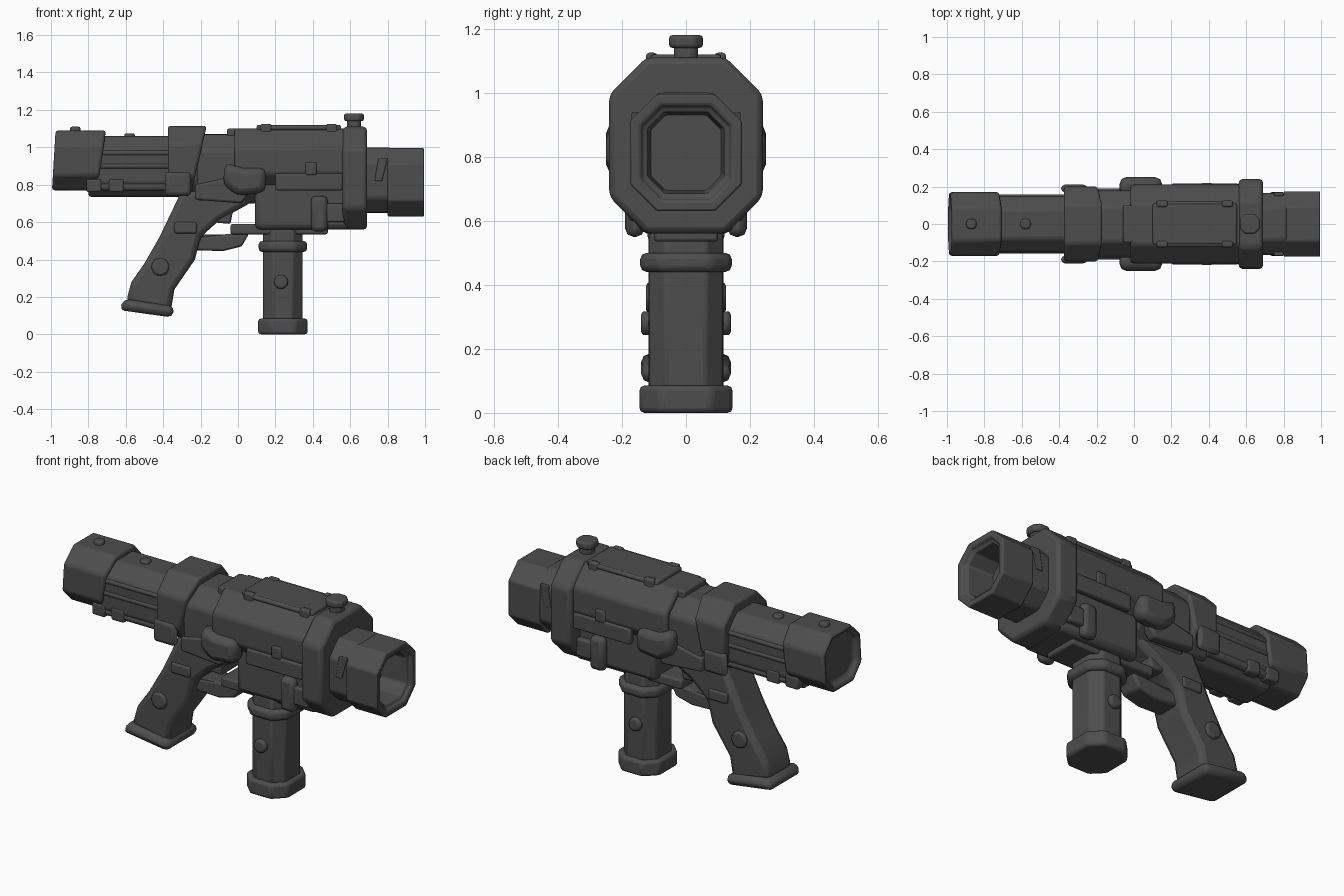
import bpy, bmesh, math
from mathutils import Vector

if "Cube" in bpy.data.objects:
    bpy.data.objects.remove(bpy.data.objects["Cube"], do_unlink=True)

metal = bpy.data.materials.new("dark grey metal")
metal.use_nodes = True
shade = 0.075
grey = (shade, shade, shade, 1)
metal.diffuse_color = grey
metal.node_tree.nodes["Principled BSDF"].inputs["Base Color"].default_value = grey


def finish(name, bm, bevel, mirror=False):
    """Turn a bmesh into a shaded object, optionally mirrored to the other flank."""
    bmesh.ops.recalc_face_normals(bm, faces=bm.faces)
    mesh = bpy.data.meshes.new(name)
    bm.to_mesh(mesh)
    bm.free()
    mesh.materials.append(metal)
    part = bpy.data.objects.new(name, mesh)
    bpy.context.collection.objects.link(part)
    if mirror:
        part.modifiers.new("mirror", "MIRROR").use_axis = (False, True, False)
    rounding = part.modifiers.new("bevel", "BEVEL")
    rounding.width = bevel
    rounding.segments = 2
    bpy.ops.object.select_all(action="DESELECT")
    part.select_set(True)
    bpy.context.view_layer.objects.active = part
    bpy.ops.object.shade_smooth_by_angle(angle=math.radians(35))
    return part


def bridge(bm, first, last):
    """Join two matching outlines into a closed solid; return the end face."""
    a = [bm.verts.new(p) for p in first]
    b = [bm.verts.new(p) for p in last]
    for i in range(len(a)):
        bm.faces.new((a[i - 1], a[i], b[i], b[i - 1]))
    bm.faces.new(a)
    return bm.faces.new(b)


def octagon(half_u, half_v, cut):
    """Rectangle with its four corners cut off."""
    quarter = [(half_u, half_v - cut), (half_u - cut, half_v)]
    upper = quarter + [(-u, v) for u, v in reversed(quarter)]
    return upper + [(-u, -v) for u, v in upper]


def tube(name, start, end, width, bottom, top, lean=(0, 0), bevel=0.015, bores=()):
    """Octagonal tube along x; lean tilts each end, bores lists (rim, depth) steps."""
    middle, height = (bottom + top) / 2, (top - bottom) / 2
    shape = octagon(width, height, width * 0.48)
    bm = bmesh.new()
    mouth = bridge(bm, *[[(x + tilt * v, u, middle + v) for u, v in shape]
                         for x, tilt in zip((start, end), lean)])
    bmesh.ops.recalc_face_normals(bm, faces=bm.faces)
    inward = Vector((start - end, 0, 0)).normalized()
    for rim, depth in bores:
        bmesh.ops.inset_individual(bm, faces=[mouth], thickness=rim)
        bmesh.ops.inset_individual(bm, faces=[mouth], thickness=0.01)
        bmesh.ops.translate(bm, vec=inward * depth, verts=mouth.verts)
    return finish(name, bm, bevel)


def column(name, x, bottom, top, radius, stretch=1.1, bevel=0.01):
    """Upright octagonal post, a little wider across y than along x."""
    shape = octagon(radius, radius * stretch, radius * 0.5)
    bm = bmesh.new()
    bridge(bm, *[[(x + u, v, z) for u, v in shape] for z in (bottom, top)])
    return finish(name, bm, bevel)


def slab(name, outline, inner, outer, bevel=0.012, mirror=True):
    """Side outline in x and z, extruded across y."""
    bm = bmesh.new()
    bridge(bm, *[[(x, y, z) for x, z in outline] for y in (inner, outer)])
    return finish(name, bm, bevel, mirror)


def block(name, left, right, bottom, top, inner, outer, bevel=0.01, mirror=True):
    outline = [(left, bottom), (right, bottom), (right, top), (left, top)]
    return slab(name, outline, inner, outer, bevel, mirror)


ring = [(math.cos(math.tau * i / 8), math.sin(math.tau * i / 8)) for i in range(8)]


def side_rod(name, start, end, y, z, radius):
    """Thin pipe along x, repeated on the other flank."""
    bm = bmesh.new()
    bridge(bm, *[[(x, y + u * radius, z + v * radius) for u, v in ring]
                 for x in (start, end)])
    return finish(name, bm, radius / 4, mirror=True)


# Rear tube with its recessed end cap and wrap-around collar
tube("rear_cap", -0.73, -0.985, width=0.17, bottom=0.77, top=1.09, lean=(0.15, 0.06),
     bores=[(0.03, 0.03)])
tube("rear_sleeve", -0.8, -0.3, width=0.15, bottom=0.735, top=1.06)
tube("inner_tube", -0.4, 0, width=0.14, bottom=0.74, top=1.05)
tube("collar", -0.375, -0.21, width=0.2, bottom=0.745, top=1.115, lean=(0, 0.23))
block("collar_side_pad", -0.39, -0.25, 0.74, 0.87, inner=0.17, outer=0.21, bevel=0.02)

# Main housing
tube("rear_housing", -0.22, 0.1, width=0.18, bottom=0.7, top=1.07)
tube("main_housing", -0.02, 0.6, width=0.21, bottom=0.76, top=1.1)
block("lower_housing", 0.09, 0.6, 0.56, 0.82, inner=-0.15, outer=0.15,
      bevel=0.03, mirror=False)
tube("front_flange", 0.56, 0.69, width=0.24, bottom=0.56, top=1.11, bevel=0.02)

# Hollow muzzle with a thicker lip
tube("muzzle_root", 0.6, 0.82, width=0.165, bottom=0.65, top=1)
tube("muzzle_lip", 0.8, 0.995, width=0.175, bottom=0.63, top=0.995, bevel=0.012,
     bores=[(0.035, 0.02), (0.015, 0.16)])
slab("muzzle_side_panel", [(0.73, 0.82), (0.77, 0.82), (0.8, 0.94), (0.75, 0.94)],
     inner=0.15, outer=0.17, bevel=0.004)

# Top cover, rails and knob
block("top_cover", 0.1, 0.55, 1.07, 1.12, inner=-0.11, outer=0.11, mirror=False)
block("rear_top_step", -0.06, 0.1, 1.05, 1.1, inner=-0.1, outer=0.1, mirror=False)
side_rod("top_rail", 0.14, 0.52, y=0.11, z=1.105, radius=0.014)
for x in (0.15, 0.5):
    block("rail_clamp", x - 0.03, x + 0.03, 1.06, 1.125, inner=0.09, outer=0.125)
column("knob_stem", 0.62, 1.09, 1.15, radius=0.038, stretch=1)
column("knob_cap", 0.62, 1.14, 1.18, radius=0.053, stretch=1)
for x, top in ((-0.87, 1.11), (-0.58, 1.075)):
    column("rear_top_stud", x, top - 0.05, top, radius=0.028, stretch=1)

# Raised details on both flanks
slab("flank_wing", [(-0.08, 0.8), (0, 0.74), (0.15, 0.76), (0.15, 0.89),
                    (0.02, 0.89), (-0.07, 0.92)], inner=0.15, outer=0.25, bevel=0.035)
slab("flank_fairing", [(-0.23, 0.72), (0.02, 0.7), (0.06, 0.76), (-0.05, 0.84),
                       (-0.23, 0.8)], inner=0.13, outer=0.19)
block("flank_latch", 0.36, 0.42, 0.85, 0.92, inner=0.2, outer=0.22)
block("flank_panel", 0.2, 0.56, 0.77, 0.86, inner=0.18, outer=0.217)
block("lower_flank_box", 0.39, 0.48, 0.55, 0.74, inner=0.13, outer=0.19, bevel=0.025)
block("lower_flank_tab", 0.47, 0.57, 0.6, 0.7, inner=0.13, outer=0.18)
for z in (0.9, 0.97):
    side_rod("side_pipe", -0.74, -0.35, y=0.143, z=z, radius=0.015)
side_rod("lower_side_pipe", -0.8, -0.36, y=0.125, z=0.79, radius=0.025)
for x in (-0.77, -0.65):
    block("pipe_clamp", x - 0.04, x + 0.04, 0.76, 0.83, inner=0.1, outer=0.155)

# Pistol grip with its flared butt and side buttons
slab("pistol_grip", [(-0.6, 0.17), (-0.36, 0.12), (-0.34, 0.24), (-0.23, 0.4),
                     (-0.2, 0.52), (-0.1, 0.61), (0.08, 0.71), (0.08, 0.77),
                     (-0.3, 0.77), (-0.42, 0.52), (-0.5, 0.38), (-0.57, 0.28)],
     inner=-0.11, outer=0.11, bevel=0.045, mirror=False)
slab("grip_butt", [(-0.635, 0.13), (-0.35, 0.09), (-0.34, 0.15), (-0.61, 0.19)],
     inner=-0.14, outer=0.14, bevel=0.028, mirror=False)
for name, x, z, size, reach in (("grip_button", -0.415, 0.36, 0.05, 0.125),
                                ("foregrip_button", 0.23, 0.28, 0.04, 0.14)):
    slab(name, [(x + u * size, z + v * size) for u, v in ring], inner=0.09, outer=reach)
block("grip_upper_pad", -0.34, -0.22, 0.54, 0.6, inner=0.09, outer=0.12)

# Strut, trigger guard and trigger
block("guard_rail", -0.04, 0.48, 0.535, 0.59, inner=-0.1, outer=0.1, mirror=False)
block("guard_bar", -0.22, 0, 0.515, 0.535, inner=-0.06, outer=0.06, bevel=0.005, mirror=False)
slab("front_strut", [(-0.14, 0.6), (-0.04, 0.59), (-0.02, 0.7), (0.1, 0.74), (-0.12, 0.74)],
     inner=-0.09, outer=0.09, mirror=False)
slab("trigger", [(-0.23, 0.45), (-0.08, 0.445), (0.02, 0.47), (0.06, 0.54),
                 (-0.02, 0.54), (-0.22, 0.52)], inner=-0.065, outer=0.065, mirror=False)

# Vertical foregrip
column("foregrip_base", 0.24, 0, 0.085, radius=0.132, bevel=0.015)
column("foregrip_shaft", 0.24, 0.05, 0.56, radius=0.106)
column("foregrip_collar", 0.24, 0.44, 0.5, radius=0.13, bevel=0.02)
